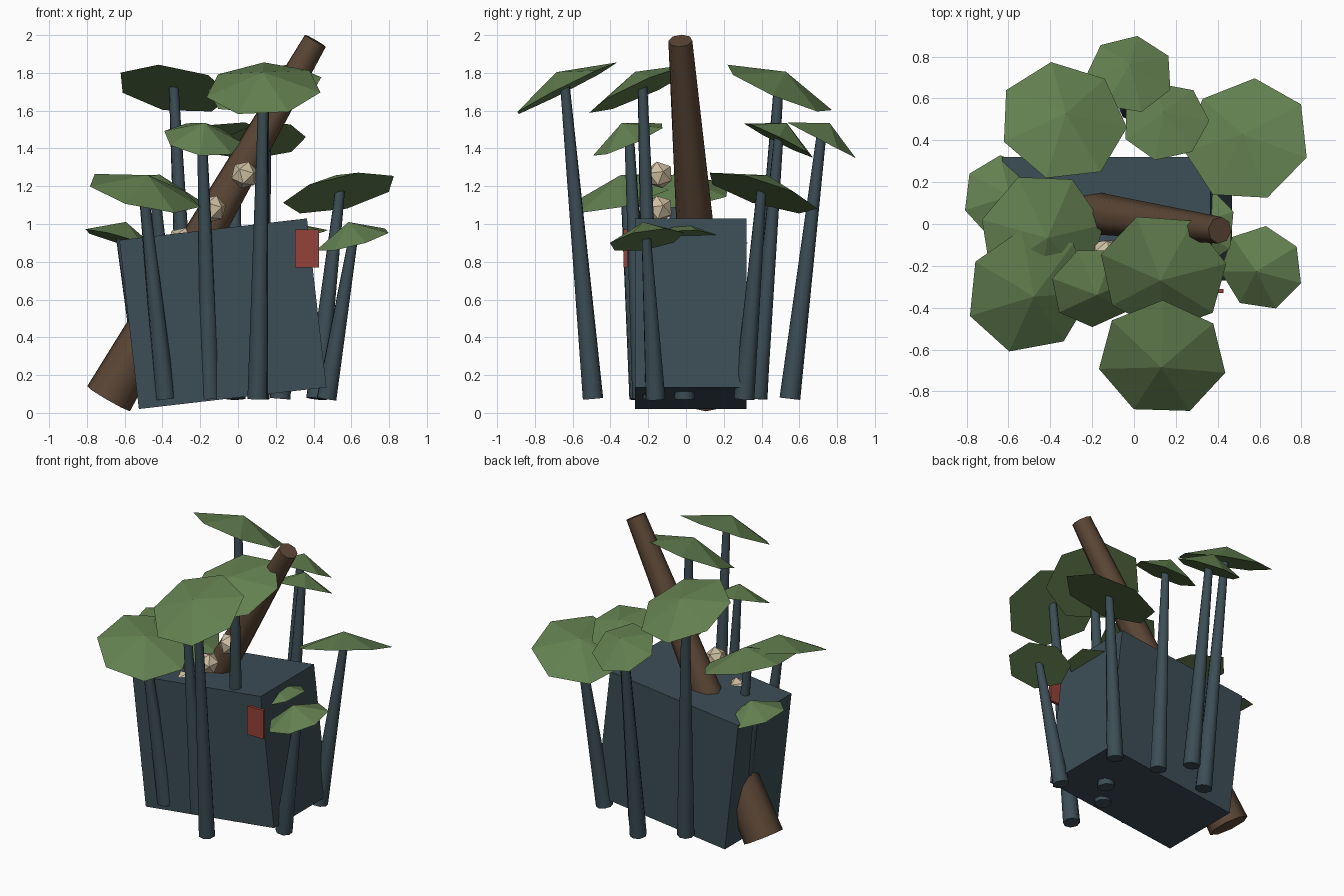
import bpy, math
from mathutils import Vector, Matrix

if "Cube" in bpy.data.objects:
    bpy.data.objects.remove(bpy.data.objects["Cube"])


def material(name, rgb):
    m = bpy.data.materials.new(name)
    m.diffuse_color = (*rgb, 1)
    m.use_nodes = True
    m.node_tree.nodes["Principled BSDF"].inputs["Base Color"].default_value = m.diffuse_color
    return m


SLATE = material("slate", (0.045, 0.075, 0.092))
GREEN = material("leaf green", (0.125, 0.215, 0.080))
BROWN = material("bark brown", (0.105, 0.062, 0.036))
CREAM = material("cream", (0.62, 0.52, 0.36))
RED = material("red", (0.30, 0.055, 0.04))


def finish(name, mat, smooth_sides=False):
    ob = bpy.context.object
    ob.name = name
    ob.data.materials.append(mat)
    if smooth_sides:
        for p in ob.data.polygons:
            p.use_smooth = len(p.vertices) == 4
    return ob


def pole(name, a, b, r1, r2, mat, sides=8):
    """Tapered round bar between two points."""
    a, b = Vector(a), Vector(b)
    bpy.ops.mesh.primitive_cone_add(vertices=sides, radius1=r1, radius2=r2, depth=(b - a).length)
    ob = finish(name, mat, True)
    rot = (b - a).to_track_quat('Z', 'Y').to_matrix().to_4x4()
    ob.matrix_world = Matrix.Translation((a + b) / 2) @ rot
    return ob


def block(name, centre, size, mat, tilt=0):
    bpy.ops.mesh.primitive_cube_add(size=1, location=centre, rotation=(0, tilt, 0))
    bpy.context.object.scale = size
    return finish(name, mat)


def canopy(name, centre, radius, phase):
    """Shallow seven-sided cone, tipped according to its side of the model."""
    x, y, z = centre
    ang = math.atan2(y, x)
    normal = Vector((-0.28 * math.cos(ang), 0.52 * math.sin(ang), 1)).normalized()
    bpy.ops.mesh.primitive_cone_add(vertices=7, radius1=radius, radius2=0, depth=0.10)
    ob = finish(name, GREEN)
    # put the rim on the origin, with a vertex on +x
    ob.data.transform(Matrix.Rotation(math.radians(phase - 90), 4, 'Z') @ Matrix.Translation((0, 0, 0.05)))
    rot = Vector((0, 0, 1)).rotation_difference(normal).to_matrix().to_4x4()
    ob.matrix_world = Matrix.Translation(centre) @ rot


# leaning main block
block("tilted_block", (-0.08, 0.025, 0.525), (1.0, 0.59, 0.9), SLATE, -math.radians(6.6))

# leaning trunk through the block
pole("leaning_trunk", (-0.685, 0.12, 0.075), (0.41, -0.03, 1.97), 0.132, 0.064, BROWN, 8)

# plants: x, y of the canopy centre and turn of its rim, grouped by height and radius
groups = [
    (1.715, 0.31, [(-0.34, 0.49, -4), (0.14, -0.23, 10), (0.135, -0.64, -14)]),
    (1.445, 0.21, [(-0.02, 0.715, -23), (0.15, 0.49, 0), (-0.19, -0.30, 12)]),
    (1.165, 0.31, [(0.54, 0.40, -18), (-0.44, -0.06, 10), (-0.50, -0.32, -4)]),
    (0.915, 0.205, [(0.61, -0.21, -20), (0.29, -0.01, 20), (-0.62, 0.125, -8)]),
]
n = 0
for z, r, plants in groups:
    for x, y, phase in plants:
        n += 1
        canopy(f"canopy_{n}", (x, y, z), r, phase)
        pole(f"stem_{n}", (x / 1.3, y / 1.3, 0.075), (x, y, z + 0.01), 0.055, 0.026, SLATE)

# pale faceted balls along the trunk
for i, (x, z) in enumerate([(0.035, 1.26), (-0.135, 1.08), (-0.30, 0.91)]):
    bpy.ops.mesh.primitive_ico_sphere_add(subdivisions=1, radius=0.075, location=(x, -0.14, z),
                                          rotation=(0.3, 0.2, 0.4))
    finish(f"pale_ball_{i + 1}", CREAM)

# red sign near the upper right front corner
block("red_plate", (0.365, -0.32, 0.87), (0.125, 0.02, 0.20), RED)
